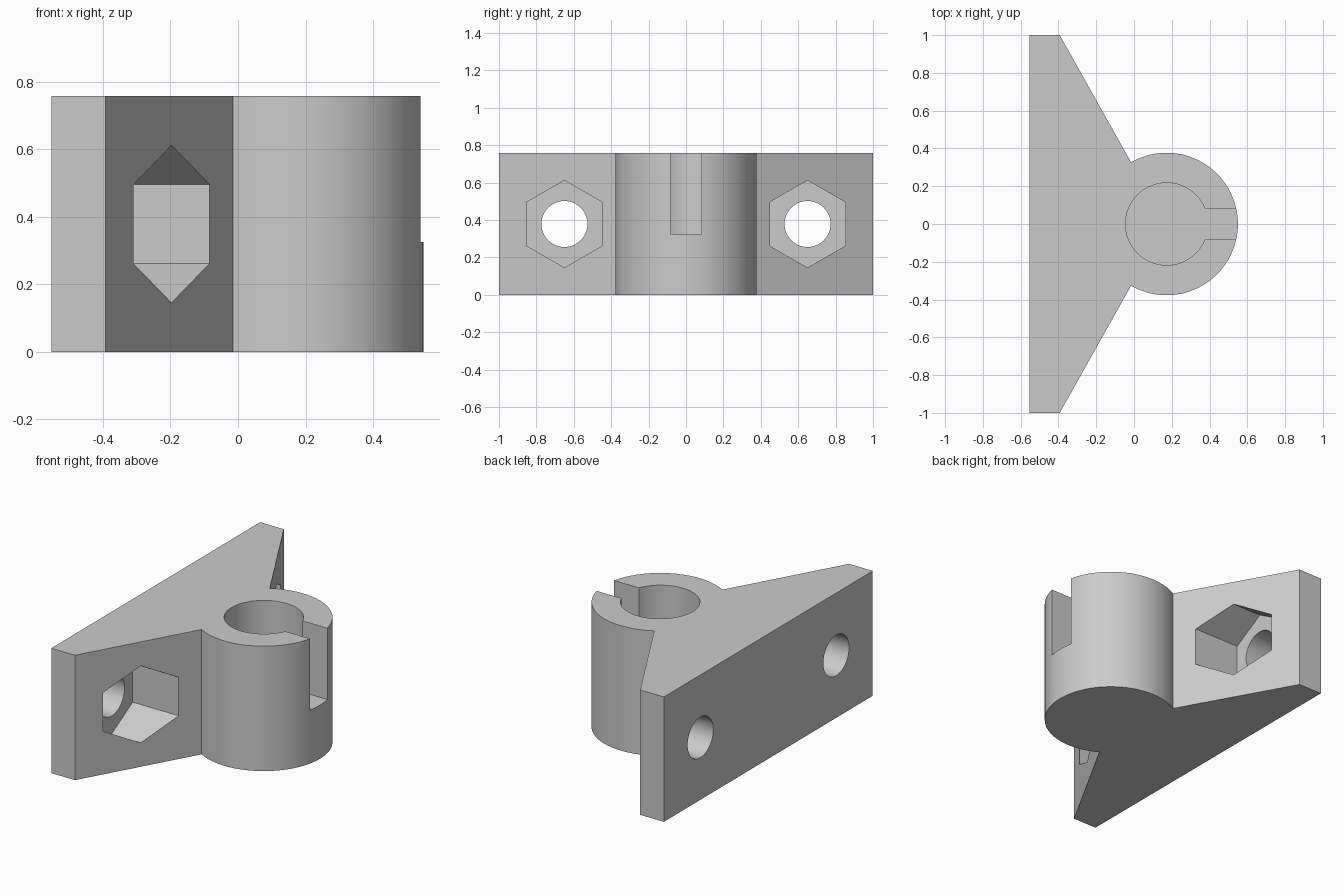
import bpy, bmesh, math
from mathutils import Vector

cube = bpy.data.objects.get("Cube")
if cube:
    bpy.data.objects.remove(cube, do_unlink=True)

HEIGHT = 0.757
BACK, FLOOR = -0.552, -0.392      # rear face and bolt pocket floor
CENTRE = 0.173                    # axis of the round socket
MID = HEIGHT / 2

grey = bpy.data.materials.new("light grey")
grey.use_nodes = True
colour = (0.6, 0.6, 0.6, 1)
grey.diffuse_color = colour
grey.node_tree.nodes["Principled BSDF"].inputs["Base Color"].default_value = colour


def arc(cx, cy, r, start, end, steps):
    """Points along an arc, both ends included."""
    return [(cx + r * math.cos(start + (end - start) * i / steps),
             cy + r * math.sin(start + (end - start) * i / steps))
            for i in range(steps + 1)]


def ring(cx, cy, r, sides, start=0):
    return arc(cx, cy, r, start, start + math.tau, sides)[:-1]


def prism(name, profile, low, high, along_x=False):
    """Extrude a profile in xy along z, or a profile in yz along x."""
    place = (lambda a, b, h: (h, a, b)) if along_x else (lambda a, b, h: (a, b, h))
    bm = bmesh.new()
    face = bm.faces.new([bm.verts.new(place(a, b, low)) for a, b in profile])
    new = bmesh.ops.extrude_face_region(bm, geom=[face])["geom"]
    verts = [v for v in new if isinstance(v, bmesh.types.BMVert)]
    bmesh.ops.translate(bm, verts=verts, vec=Vector(place(0, 0, high - low)))
    bmesh.ops.recalc_face_normals(bm, faces=bm.faces)
    mesh = bpy.data.meshes.new(name)
    bm.to_mesh(mesh)
    bm.free()
    mesh.materials.append(grey)
    obj = bpy.data.objects.new(name, mesh)
    bpy.context.collection.objects.link(obj)
    return obj


# Bracket: tapered mounting flange merging into a round socket
bend = math.radians(120)
outline = [(-0.393, 1), (BACK, 1), (BACK, -1), (-0.393, -1)]
outline += arc(CENTRE, 0, 0.377, -bend, bend, 72)
bracket = prism("clamp_bracket", outline, 0, HEIGHT)

# Blind bore with a slot opening towards +x
half, bore = 0.083, 0.218
gap = math.asin(half / bore)
keyhole = arc(CENTRE, 0, bore, gap, math.tau - gap, 64) + [(0.7, -half), (0.7, half)]
cutters = [prism("bore_cutter", keyhole, 0.325, 1)]

# Bolt holes through the flange, with hexagonal nut pockets
for side in (-1, 1):
    y = side * 0.65
    cutters.append(prism("hole_cutter", ring(y, MID, 0.123, 48), -0.8, 0.3, True))
    cutters.append(prism("nut_cutter", ring(y, MID, 0.233, 6, math.pi / 2), FLOOR, 0.3, True))

bpy.ops.object.select_all(action="DESELECT")
bracket.select_set(True)
bpy.context.view_layer.objects.active = bracket
for cutter in cutters:
    cutter.hide_render = True
    cut = bracket.modifiers.new(cutter.name, "BOOLEAN")
    cut.operation, cut.solver, cut.object = "DIFFERENCE", "EXACT", cutter
    bpy.ops.object.modifier_apply(modifier=cut.name)
for cutter in cutters:
    bpy.data.objects.remove(cutter, do_unlink=True)

bpy.ops.object.shade_smooth_by_angle(angle=math.radians(25))
